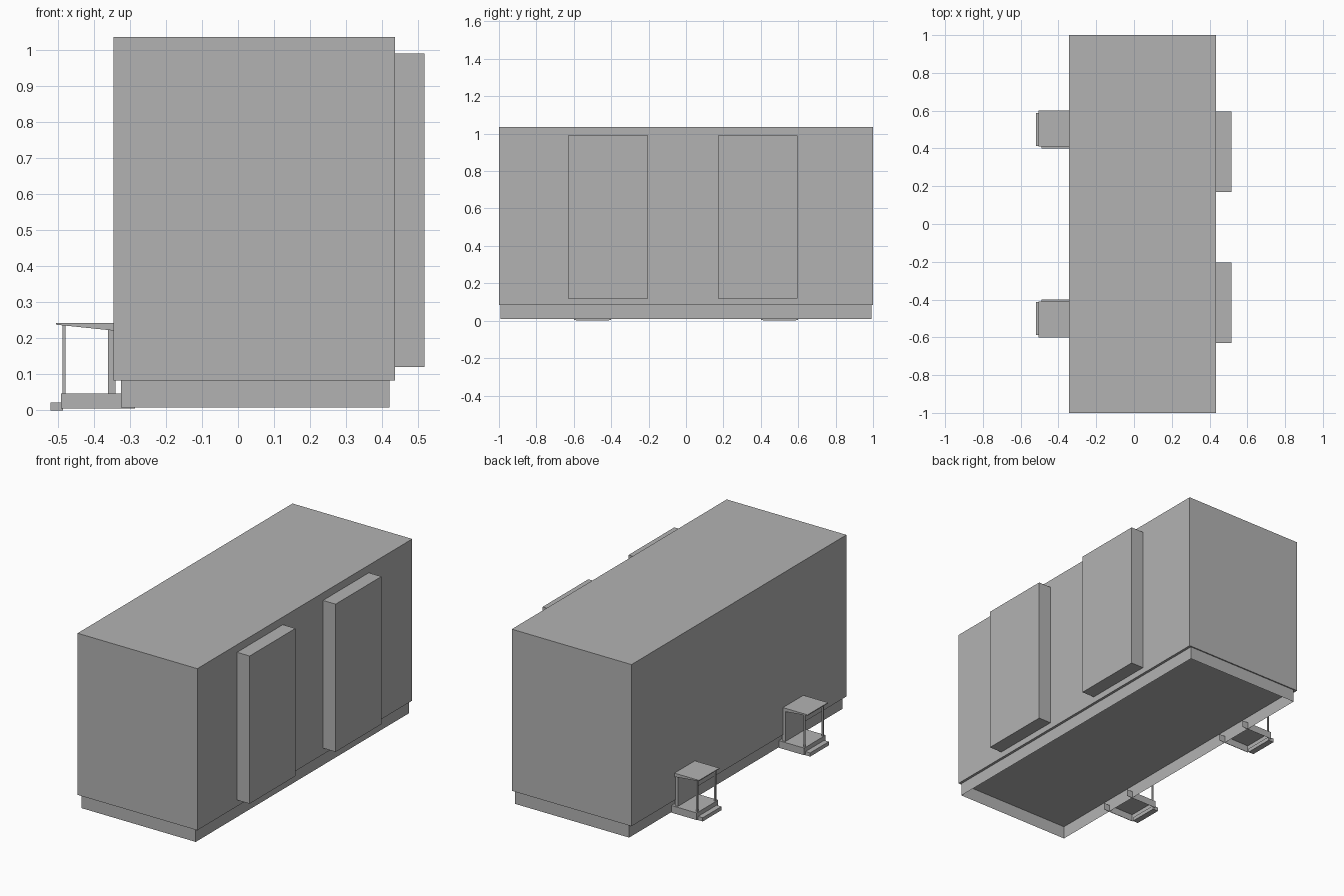
import bpy
import bmesh

if "Cube" in bpy.data.objects:
    bpy.data.objects.remove(bpy.data.objects["Cube"], do_unlink=True)

grey = bpy.data.materials.new("plain grey")
grey.use_nodes = True
colour = (0.45, 0.45, 0.45, 1.0)
grey.diffuse_color = colour
grey.node_tree.nodes["Principled BSDF"].inputs["Base Color"].default_value = colour


def finish(name, bm):
    mesh = bpy.data.meshes.new(name)
    bm.to_mesh(mesh)
    bm.free()
    mesh.materials.append(grey)
    obj = bpy.data.objects.new(name, mesh)
    bpy.context.scene.collection.objects.link(obj)
    return obj


def box(name, xs, ys, zs, open_sides=()):
    """Box from axis ranges; faces looking along open_sides are left out."""
    bm = bmesh.new()
    bmesh.ops.create_cube(bm, size=1)
    for v in bm.verts:
        v.co = [r[0] if c < 0 else r[1] for c, r in zip(v.co, (xs, ys, zs))]
    bm.normal_update()
    gone = [f for f in bm.faces
            if any(f.normal[axis] * sign > 0.9 for axis, sign in open_sides)]
    bmesh.ops.delete(bm, geom=gone, context='FACES')
    return finish(name, bm)


def prism(name, profile, ys):
    """Extrude an x-z profile along y."""
    bm = bmesh.new()
    face = bm.faces.new([bm.verts.new((x, ys[0], z)) for x, z in profile])
    new = bmesh.ops.extrude_face_region(bm, geom=[face])["geom"]
    for v in new:
        if isinstance(v, bmesh.types.BMVert):
            v.co.y = ys[1]
    bmesh.ops.recalc_face_normals(bm, faces=bm.faces[:])
    return finish(name, bm)


# Building block on a hollow recessed plinth
box("building_block", (-0.345, 0.435), (-1, 1), (0.083, 1.035))
box("plinth", (-0.325, 0.42), (-0.993, 0.993), (0.008, 0.083),
    open_sides=((2, 1), (2, -1)))

# Two tall projecting bays
for label, y in (("front", -0.63), ("back", 0.17)):
    box(label + "_bay", (0.43, 0.517), (y, y + 0.426), (0.12, 0.99))

# Two entrance porches
for label, side in (("front", -1), ("back", 1)):
    y = 0.5 * side

    def span(half):
        return (y - half, y + half)

    box(label + "_porch_platform", (-0.49, -0.325), span(0.1), (0.005, 0.047),
        open_sides=((2, -1), (0, 1)))
    # Platform cheeks run a little way in behind the plinth wall
    for end, s in (("left", -1), ("right", 1)):
        edge = y + s * 0.099
        box(f"{label}_porch_cheek_{end}", (-0.488, -0.285),
            (edge - 0.001, edge + 0.001), (0.006, 0.046))
        post = y + s * 0.084
        box(f"{label}_porch_post_{end}", (-0.486, -0.478),
            (post - 0.004, post + 0.004), (0.047, 0.237))
    box(label + "_porch_step", (-0.52, -0.485), span(0.087), (0, 0.022))
    box(label + "_door_panel", (-0.36, -0.34), span(0.09), (0.047, 0.224))
    prism(label + "_porch_canopy",
          [(-0.505, 0.238), (-0.505, 0.243), (-0.34, 0.243), (-0.34, 0.221)],
          (y - 0.095 + 0.005 * side, y + 0.095 + 0.005 * side))
